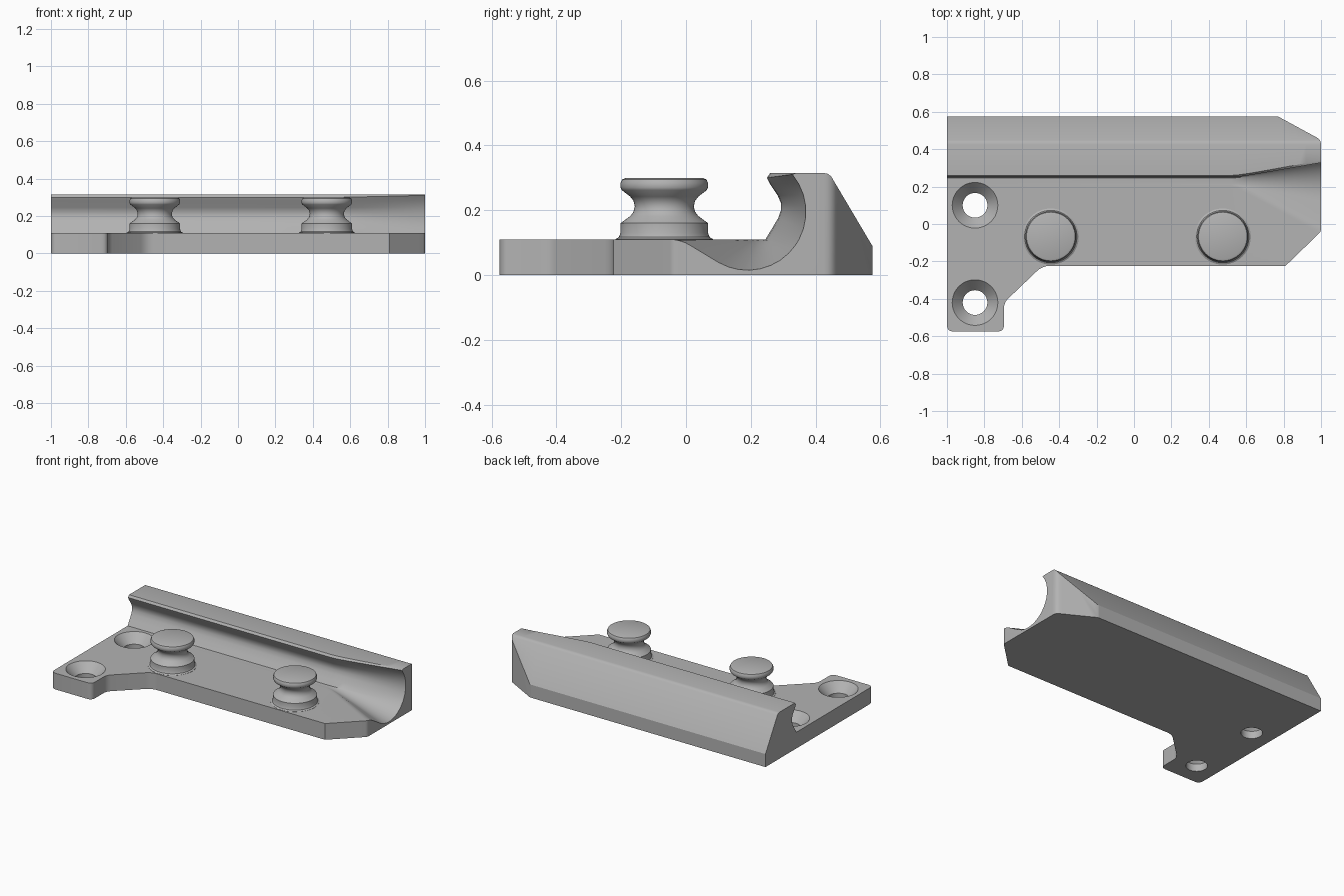
import bpy, bmesh
from math import sin, cos, pi, radians

if "Cube" in bpy.data.objects:
    bpy.data.objects.remove(bpy.data.objects["Cube"])

grey = bpy.data.materials.new("light grey")
grey.use_nodes = True
COLOUR = (0.45, 0.45, 0.45, 1)
grey.diffuse_color = COLOUR
grey.node_tree.nodes["Principled BSDF"].inputs["Base Color"].default_value = COLOUR


def skin(name, rings, closed=False):
    """Join equal-length rings of points into a solid."""
    bm = bmesh.new()
    rows = [[bm.verts.new(p) for p in ring] for ring in rings]
    n = len(rows[0])
    for a, b in zip(rows, rows[1:]):
        for i in range(n):
            bm.faces.new((a[i], a[(i + 1) % n], b[(i + 1) % n], b[i]))
    bm.faces.new(rows[0][::-1])
    bm.faces.new(rows[-1])
    bmesh.ops.recalc_face_normals(bm, faces=bm.faces)
    mesh = bpy.data.meshes.new(name)
    bm.to_mesh(mesh)
    bm.free()
    mesh.materials.append(grey)
    obj = bpy.data.objects.new(name, mesh)
    bpy.context.collection.objects.link(obj)
    return obj


def lathe(name, x, y, profile, sides=48):
    return skin(name, [[(x + r * cos(2 * pi * i / sides), y + r * sin(2 * pi * i / sides), z)
                        for i in range(sides)] for r, z in profile])


def cut(obj, tool, operation):
    tool.hide_render = True
    mod = obj.modifiers.new("cut", "BOOLEAN")
    mod.operation, mod.solver, mod.object = operation, "EXACT", tool
    bpy.context.view_layer.objects.active = obj
    bpy.ops.object.modifier_apply(modifier=mod.name)
    bpy.data.objects.remove(tool)


def smooth(obj):
    bpy.ops.object.select_all(action="DESELECT")
    obj.select_set(True)
    bpy.context.view_layer.objects.active = obj
    bpy.ops.object.shade_smooth_by_angle(angle=radians(30))


def arc(cy, cz, r, start, end, n):
    angles = [radians(start + (end - start) * i / (n - 1)) for i in range(n)]
    return [(cy + r * cos(a), cz + r * sin(a)) for a in angles]


def rounded(points, n=5):
    """Round outline corners given as (x, y, cut-back distance)."""
    out = []
    for i, (x, y, d) in enumerate(points):
        if d == 0:
            out.append((x, y))
            continue
        ends = []
        for px, py, _ in (points[i - 1], points[(i + 1) % len(points)]):
            length = ((px - x) ** 2 + (py - y) ** 2) ** 0.5
            ends.append((x + (px - x) * d / length, y + (py - y) * d / length))
        (ax, ay), (bx, by) = ends
        for k in range(n):
            t = k / (n - 1)
            u = 1 - t
            out.append((u * u * ax + 2 * u * t * x + t * t * bx,
                        u * u * ay + 2 * u * t * y + t * t * by))
    return out


# Cross-sections of the channel: hooked rail, and the flared mouth
FLOOR = 0.11
hook = [(0.19 + 0.055 * i / 14, FLOOR) for i in range(15)]
hook += [(0.265, 0.143), (0.284, 0.175), (0.293, 0.2), (0.293, 0.222),
         (0.283, 0.245), (0.258, 0.283), (0.25, 0.3), (0.26, 0.315)]
mouth = arc(-0.051, -0.01, 0.12, 90, 60, 6) + arc(0.19, 0.195, 0.18, 240, 325, 9)
mouth += arc(0.19, 0.195, 0.18, 332, 400, 7) + [(0.34, 0.315)]
outer = [(0.425, 0.315), (0.438, 0.312), (0.448, 0.304), (0.576, 0.088), (0.576, 0)]


def section(x):
    s = min(max((x - 0.52) / 0.48, 0), 1)
    t = s * s * 1.12 / (s + 0.12)
    inner = [(a[0] + (b[0] - a[0]) * t, a[1] + (b[1] - a[1]) * t)
             for a, b in zip(hook, mouth)]
    return [(x, y, z) for y, z in [(-0.7, 0), (-0.7, FLOOR)] + inner + outer]


stations = [-1.1] + [0.52 + 0.04 * i for i in range(13)] + [1.1]
body = skin("base_plate_with_rail", [section(x) for x in stations])

# Trim the body to its plan outline
outline = rounded([(-1, 0.65, 0), (0.632, 0.65, 0), (1, 0.45, 0.025), (1, -0.04, 0.015),
                   (0.81, -0.224, 0), (-0.49, -0.224, 0.04), (-0.695, -0.42, 0.03),
                   (-0.695, -0.575, 0.035), (-1, -0.575, 0.035)])
cut(body, skin("outline_trim", [[(x, y, z) for x, y in outline] for z in (-0.1, 0.5)]),
    "INTERSECT")

# Countersunk screw holes
for y in (0.1, -0.42):
    cut(body, lathe("hole_cutter", -0.85, y,
                    [(0.066, -0.1), (0.066, 0.05), (0.122, FLOOR), (0.122, 0.2)]), "DIFFERENCE")
smooth(body)

# Waisted posts with rounded caps
post = [(0.15, 0.1), (0.15, 0.111), (0.14, 0.117), (0.135, 0.13), (0.135, 0.16),
        (0.105, 0.182), (0.095, 0.195), (0.091, 0.212), (0.095, 0.229), (0.105, 0.242),
        (0.131, 0.262), (0.135, 0.27), (0.135, 0.284), (0.13, 0.295), (0.12, 0.299)]
for side, x in (("right", -0.445), ("left", 0.475)):
    smooth(lathe(side + "_post", x, -0.067, post))
